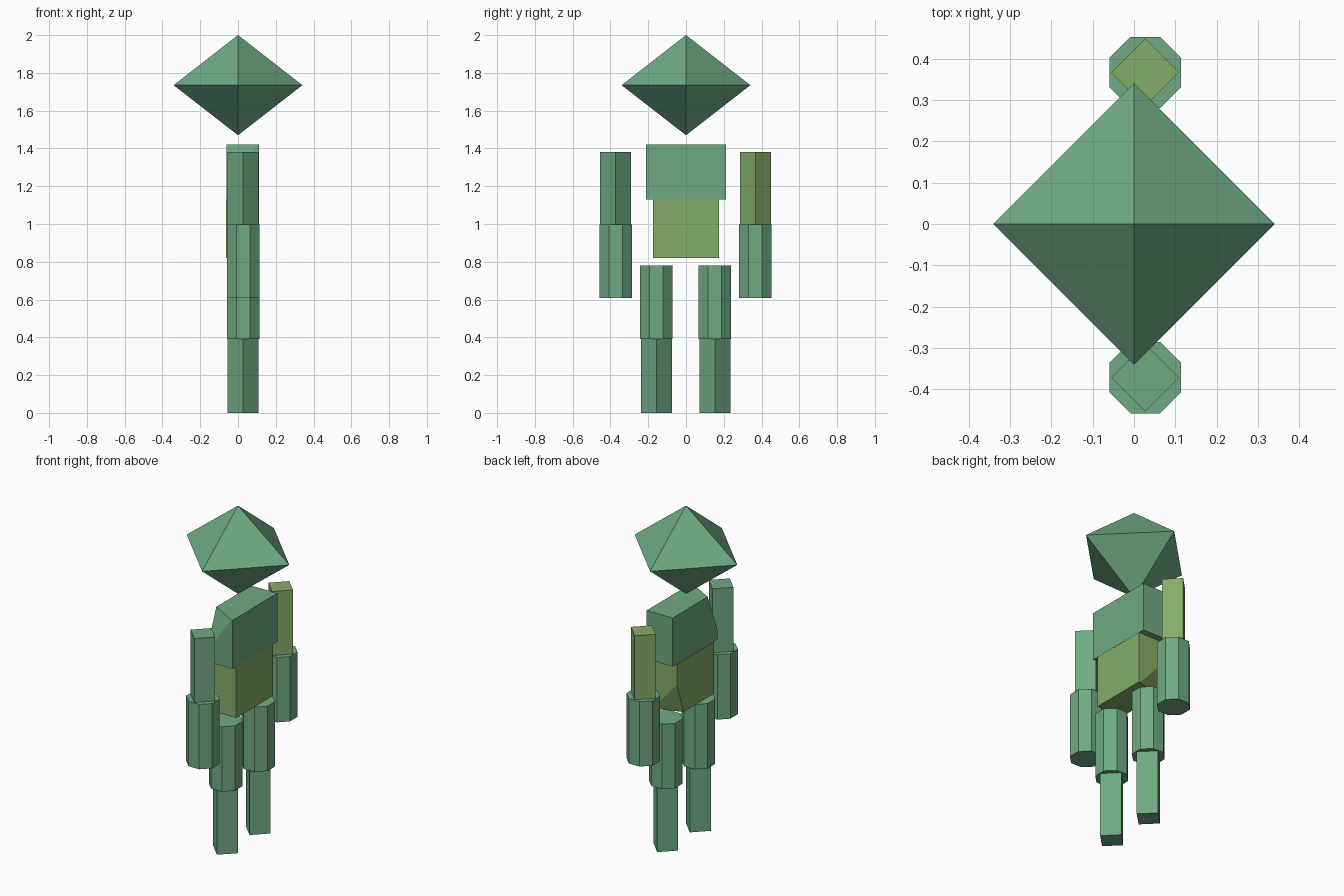
import bpy
import bmesh
import math
from mathutils import Vector

if "Cube" in bpy.data.objects:
    bpy.data.objects.remove(bpy.data.objects["Cube"], do_unlink=True)


def make_material(name, rgb):
    mat = bpy.data.materials.new(name)
    mat.use_nodes = True
    colour = (*rgb, 1.0)
    mat.diffuse_color = colour
    mat.node_tree.nodes["Principled BSDF"].inputs["Base Color"].default_value = colour
    return mat


GREEN = make_material("sage green", (0.156, 0.402, 0.223))
OLIVE = make_material("olive green", (0.235, 0.413, 0.138))


def add_part(name, bm, mat):
    bmesh.ops.recalc_face_normals(bm, faces=bm.faces)
    mesh = bpy.data.meshes.new(name)
    bm.to_mesh(mesh)
    bm.free()
    mesh.materials.append(mat)
    obj = bpy.data.objects.new(name, mesh)
    bpy.context.collection.objects.link(obj)
    return obj


def prism(name, sides, radius, x, y, z0, z1, turn, mat):
    """Upright prism; turn is the angle of its first corner."""
    bm = bmesh.new()
    ring = [bm.verts.new((x + radius * math.cos(turn + i * math.tau / sides),
                          y + radius * math.sin(turn + i * math.tau / sides), z0))
            for i in range(sides)]
    base = bm.faces.new(ring)
    top = bmesh.ops.extrude_face_region(bm, geom=[base], use_keep_orig=True)
    verts = [v for v in top["geom"] if isinstance(v, bmesh.types.BMVert)]
    bmesh.ops.translate(bm, verts=verts, vec=(0, 0, z1 - z0))
    return add_part(name, bm, mat)


def cut_block(name, low, high, corner, cuts, mat):
    """Box with one corner sliced off; cuts are the slice's offsets along x, y, z."""
    low, high, corner = Vector(low), Vector(high), Vector(corner)
    bm = bmesh.new()
    bmesh.ops.create_cube(bm, size=1)
    for v in bm.verts:
        v.co = [(a + b) / 2 + c * (b - a) for a, b, c in zip(low, high, v.co)]
    points = [corner + Vector([cuts[i] if i == k else 0 for i in range(3)]) for k in range(3)]
    normal = (points[1] - points[0]).cross(points[2] - points[0]).normalized()
    if normal.dot(corner - points[0]) < 0:
        normal.negate()
    bmesh.ops.bisect_plane(bm, geom=bm.verts[:] + bm.edges[:] + bm.faces[:],
                           plane_co=points[0], plane_no=normal, clear_outer=True)
    bmesh.ops.holes_fill(bm, edges=[e for e in bm.edges if e.is_boundary], sides=0)
    return add_part(name, bm, mat)


# Head: a floating octahedron
bm = bmesh.new()
rim = [bm.verts.new((0.341 * math.cos(i * math.pi / 2),
                     0.341 * math.sin(i * math.pi / 2), 1.735)) for i in range(4)]
for tip_z in (2.0, 1.47):
    tip = bm.verts.new((0, 0, tip_z))
    for i in range(4):
        bm.faces.new((rim[i], rim[(i + 1) % 4], tip))
add_part("head", bm, GREEN)

# Torso: two blocks, each with one sliced corner
cut_block("chest", (-0.06, -0.213, 1.13), (0.112, 0.213, 1.422),
          (-0.06, -0.213, 1.422), (0.165, 0.093, -0.232), GREEN)
cut_block("waist", (-0.063, -0.176, 0.82), (0.111, 0.176, 1.13),
          (-0.063, 0.176, 0.82), (0.165, -0.063, 0.185), OLIVE)

# Limbs: four-sided and eight-sided segments on each side
EIGHT = 0.0865 / math.cos(math.pi / 8)
CX = 0.027
for side, arm_y, leg_y, arm_mat in (("front", -0.372, -0.157, GREEN),
                                    ("back", 0.367, 0.153, OLIVE)):
    prism(side + "_upper_arm", 4, 0.082, CX, arm_y, 0.997, 1.382, 0, arm_mat)
    prism(side + "_forearm", 8, EIGHT, CX, arm_y, 0.607, 0.997, math.pi / 8, GREEN)
    prism(side + "_thigh", 8, EIGHT, CX, leg_y, 0.39, 0.78, math.pi / 8, GREEN)
    prism(side + "_shin", 4, 0.082, CX, leg_y, 0.0, 0.39, 0, GREEN)
